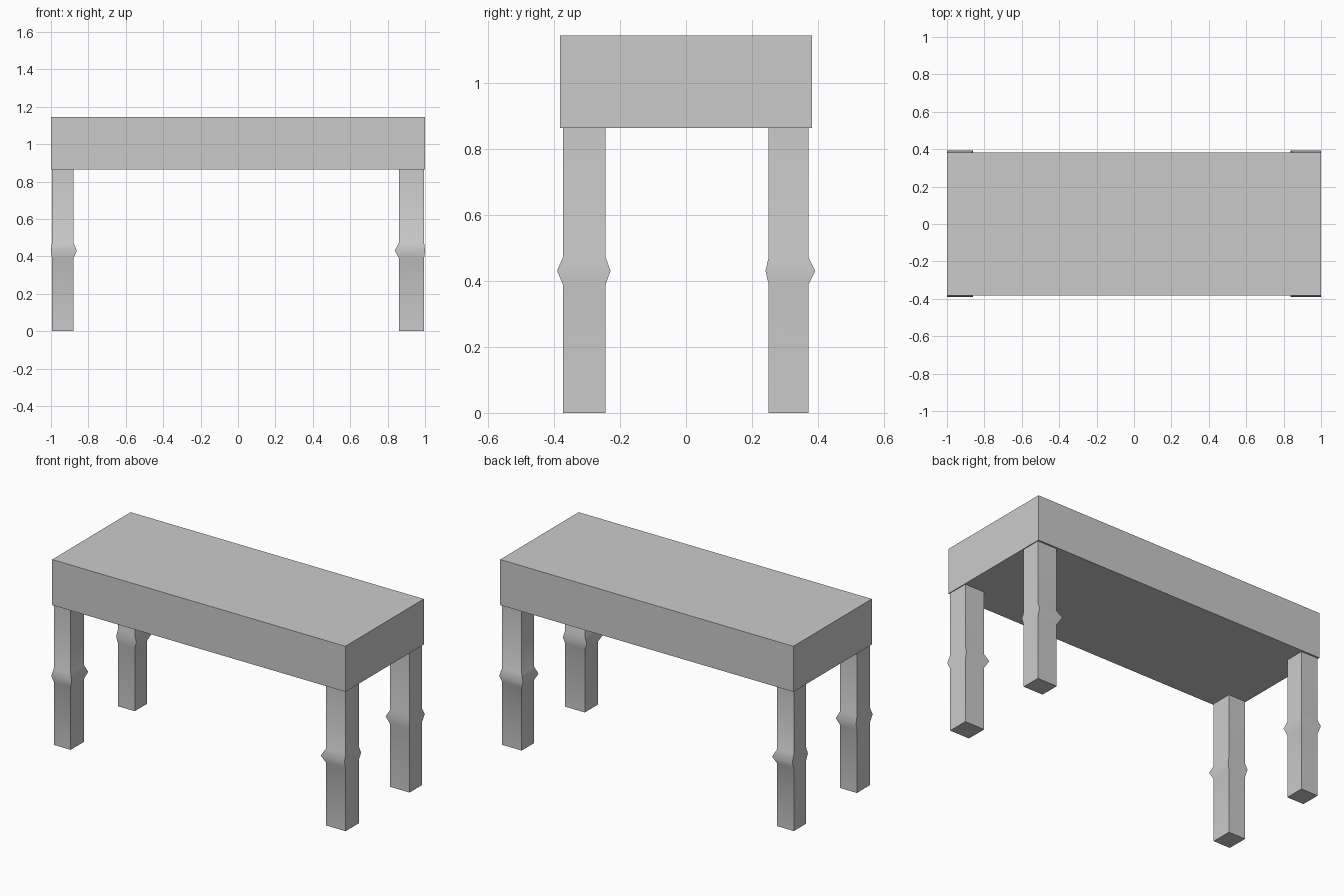
import bpy
import bmesh
import math

if "Cube" in bpy.data.objects:
    bpy.data.objects.remove(bpy.data.objects["Cube"])


def make_object(name, bm):
    bmesh.ops.recalc_face_normals(bm, faces=bm.faces)
    mesh = bpy.data.meshes.new(name)
    bm.to_mesh(mesh)
    bm.free()
    ob = bpy.data.objects.new(name, mesh)
    bpy.context.collection.objects.link(ob)
    return ob


def stacked_rings(name, rings):
    """Rectangular cross-sections (x0, x1, y0, y1, z) joined into a solid."""
    bm = bmesh.new()
    loops = [[bm.verts.new(p) for p in ((x0, y0, z), (x1, y0, z), (x1, y1, z), (x0, y1, z))]
             for x0, x1, y0, y1, z in rings]
    for a, b in zip(loops, loops[1:]):
        for i in range(4):
            j = (i + 1) % 4
            bm.faces.new((a[i], a[j], b[j], b[i]))
    bm.faces.new(loops[0][::-1])
    bm.faces.new(loops[-1])
    return make_object(name, bm)


SLAB_BOTTOM, SLAB_TOP = 0.864, 1.145

# Thick table top
stacked_rings("table_top", [(-1, 1, -0.382, 0.382, SLAB_BOTTOM),
                            (-1, 1, -0.382, 0.382, SLAB_TOP)])

# Leg extents along each axis: shaft (min, max), then ridge (min, max)
sides = {"left": ((-0.995, -0.88), (-1.0, -0.862)),
         "right": ((0.861, 0.995), (0.838, 1.0))}
ends = {"front": ((-0.373, -0.244), (-0.391, -0.229)),
        "back": ((0.251, 0.371), (0.241, 0.392))}

# Four square legs, each with a pointed ridge at mid height
for end, (y_shaft, y_ridge) in ends.items():
    for side, (x_shaft, x_ridge) in sides.items():
        shaft = x_shaft + y_shaft
        ridge = x_ridge + y_ridge
        leg = stacked_rings(f"{end}_{side}_leg", [
            shaft + (0.0,), shaft + (0.389,), ridge + (0.431,),
            shaft + (0.473,), shaft + (SLAB_BOTTOM,)])
        bpy.ops.object.select_all(action='DESELECT')
        leg.select_set(True)
        bpy.context.view_layer.objects.active = leg
        bpy.ops.object.shade_smooth_by_angle(angle=math.radians(60))
